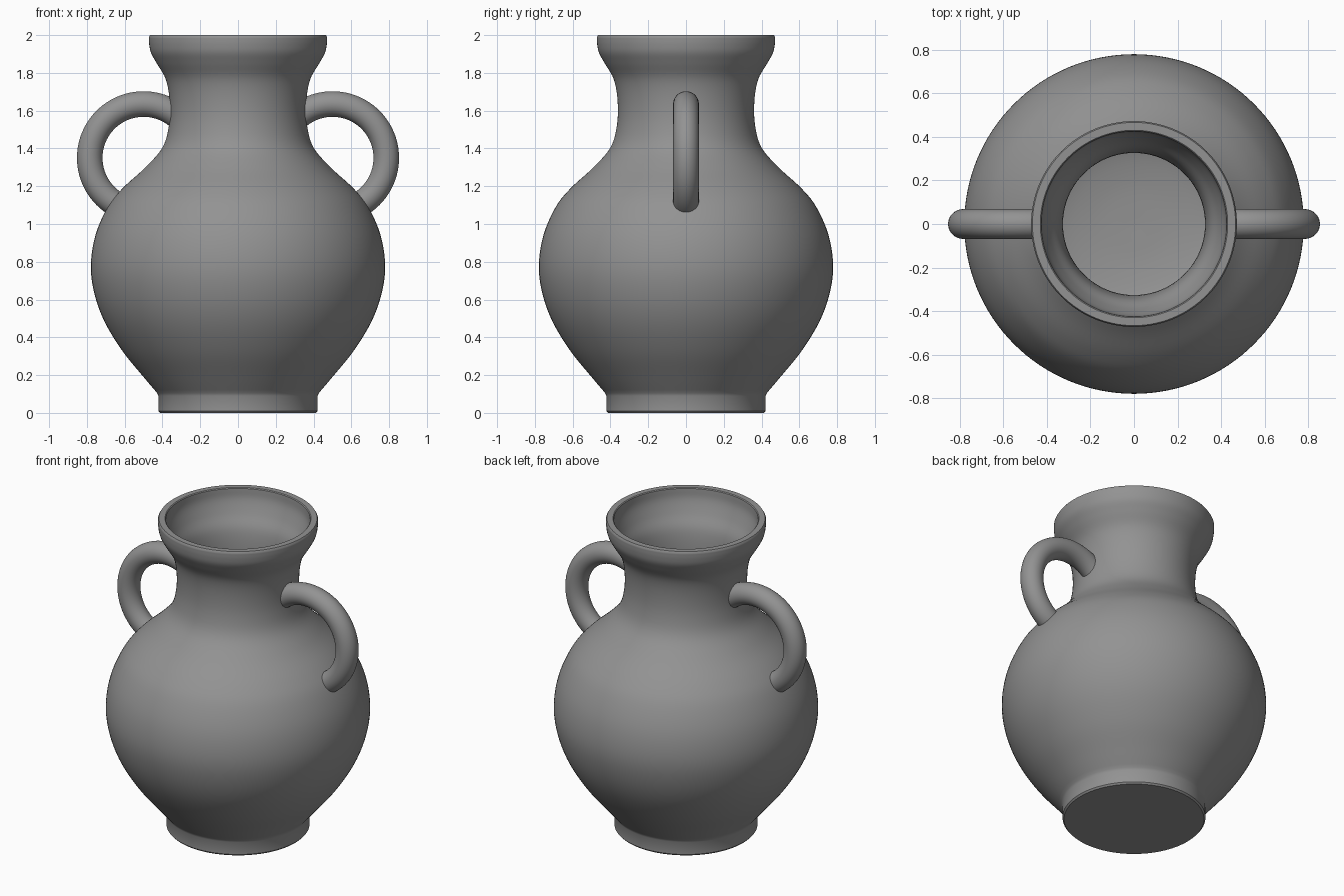
import bpy, bmesh, math
from mathutils import Vector

if "Cube" in bpy.data.objects:
    bpy.data.objects.remove(bpy.data.objects["Cube"])

SEG = 128
clay = bpy.data.materials.new("grey clay")
clay.diffuse_color = (0.29, 0.29, 0.29, 1)
clay.use_nodes = True
clay.node_tree.nodes["Principled BSDF"].inputs["Base Color"].default_value = clay.diffuse_color


def smooth_curve(pts, steps=5):
    """Catmull-Rom curve through (radius, z) points."""
    p = [Vector(q) for q in pts]
    p = [2 * p[0] - p[1]] + p + [2 * p[-1] - p[-2]]
    out = []
    for i in range(1, len(p) - 2):
        a, b, c, d = p[i - 1:i + 3]
        for s in range(steps):
            t = s / steps
            out.append(0.5 * (2 * b + (c - a) * t + (2 * a - 5 * b + 4 * c - d) * t * t
                              + (3 * b - a - 3 * c + d) * t ** 3))
    return out + [p[-2]]


def lathe(name, profile):
    """Closed solid of revolution; both profile ends lie on the axis."""
    bm = bmesh.new()
    rings = []
    for r, z in profile:
        if r < 1e-5:
            rings.append([bm.verts.new((0, 0, z))] * SEG)
        else:
            rings.append([bm.verts.new((r * math.cos(2 * math.pi * k / SEG),
                                        r * math.sin(2 * math.pi * k / SEG), z))
                          for k in range(SEG)])
    for a, b in zip(rings, rings[1:]):
        for k in range(SEG):
            n = (k + 1) % SEG
            bm.faces.new(list(dict.fromkeys((a[k], a[n], b[n], b[k]))))
    bmesh.ops.recalc_face_normals(bm, faces=bm.faces)
    return finish(name, bm)


def finish(name, bm):
    me = bpy.data.meshes.new(name)
    bm.to_mesh(me)
    bm.free()
    ob = bpy.data.objects.new(name, me)
    bpy.context.collection.objects.link(ob)
    me.materials.append(clay)
    return ob


def shade(ob):
    bpy.ops.object.select_all(action='DESELECT')
    ob.select_set(True)
    bpy.context.view_layer.objects.active = ob
    bpy.ops.object.shade_smooth_by_angle(angle=math.radians(35))


# Vase: foot, belly, neck and lip outside, hollow inside
outer = smooth_curve([(0.428, 0.105), (0.50, 0.19), (0.61, 0.325), (0.705, 0.48), (0.76, 0.63),
                      (0.779, 0.78), (0.755, 0.94), (0.69, 1.09), (0.61, 1.19), (0.49, 1.30),
                      (0.40, 1.405), (0.366, 1.52), (0.362, 1.65), (0.382, 1.765),
                      (0.43, 1.85), (0.460, 1.905), (0.470, 1.95), (0.472, 1.99)])
inner = smooth_curve([(0.425, 1.995), (0.418, 1.93), (0.387, 1.85), (0.345, 1.765), (0.328, 1.65),
                      (0.330, 1.52), (0.362, 1.39), (0.45, 1.275), (0.57, 1.165), (0.65, 1.06),
                      (0.715, 0.93), (0.737, 0.78), (0.72, 0.64), (0.665, 0.50), (0.575, 0.355),
                      (0.47, 0.225), (0.37, 0.135), (0.2, 0.095), (0.0, 0.085)])
foot = [(0, 0), (0.412, 0), (0.421, 0.01), (0.421, 0.09)]
vase = lathe("vase_body", foot + [tuple(v) for v in outer] + [(0.466, 2.0), (0.430, 2.0)]
             + [tuple(v) for v in inner])
shade(vase)

# Helper solid, ending halfway through the wall, trims the handle ends
core = lathe("handle_trimmer", [(0, 0.1)] + [(v[0] - 0.015, v[1]) for v in outer] + [(0, 1.99)])
core.hide_render = True

# Handles: rings whose inner part is trimmed away inside the vase
for side, name in ((1, "right_handle"), (-1, "left_handle")):
    R, r, n, m = 0.285, 0.068, 96, 32
    bm = bmesh.new()
    grid = []
    for i in range(n):
        a = 2 * math.pi * i / n
        grid.append([])
        for j in range(m):
            b = 2 * math.pi * (j + 0.5) / m
            d = R + r * math.cos(b)
            grid[-1].append(bm.verts.new((side * (0.5 + d * math.cos(a)), r * math.sin(b),
                                          1.35 + d * math.sin(a))))
    for i in range(n):
        for j in range(m):
            i2, j2 = (i + 1) % n, (j + 1) % m
            bm.faces.new((grid[i][j], grid[i2][j], grid[i2][j2], grid[i][j2]))
    bmesh.ops.recalc_face_normals(bm, faces=bm.faces)
    handle = finish(name, bm)
    shade(handle)
    cut = handle.modifiers.new("trim", 'BOOLEAN')
    cut.operation, cut.solver, cut.object = 'DIFFERENCE', 'EXACT', core
    bpy.ops.object.modifier_apply(modifier=cut.name)

bpy.data.objects.remove(core)
